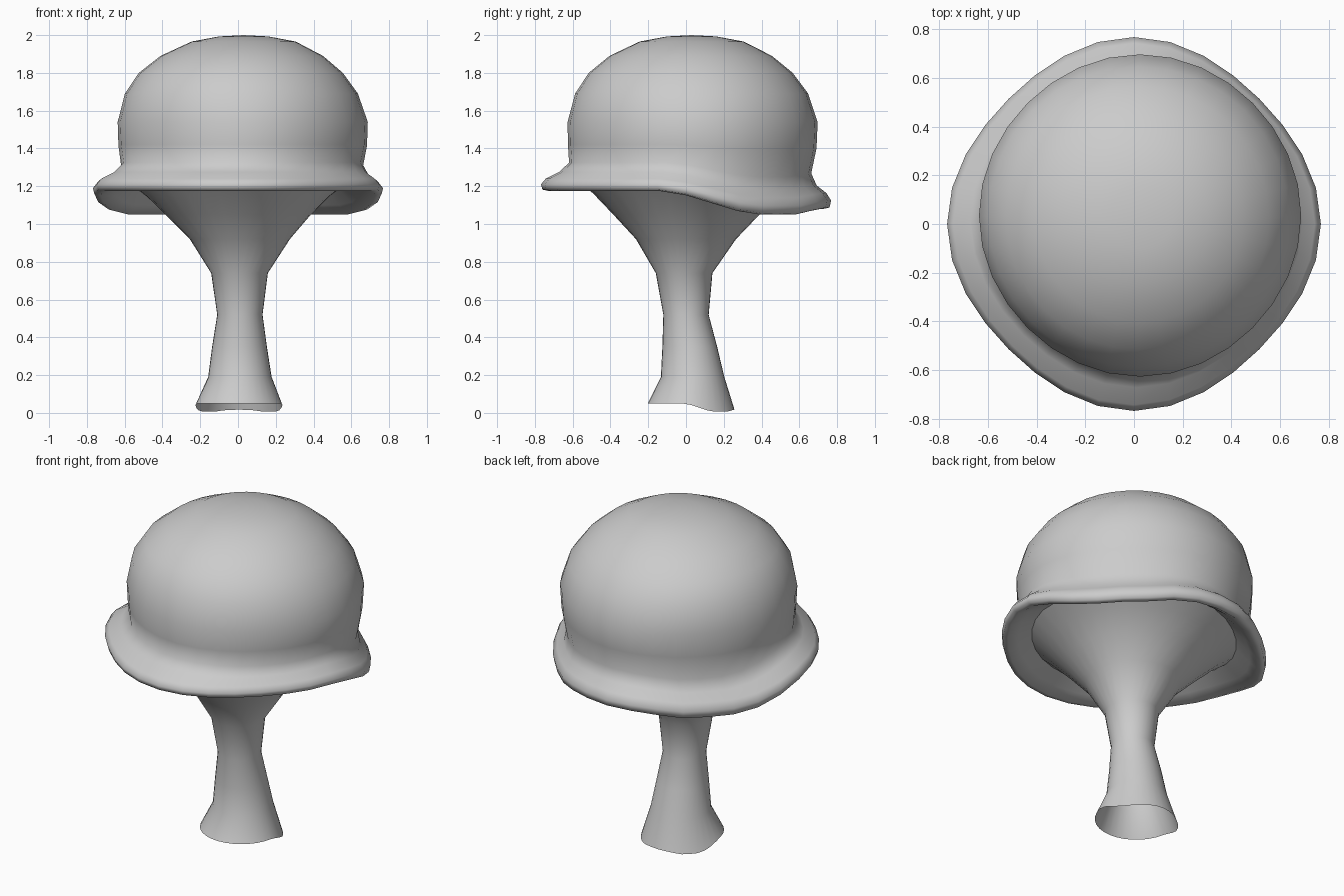
import bpy, bmesh
from math import sin, cos, pi

SEG = 32


def smooth(t):
    t = max(0.0, min(1.0, t))
    return t * t * (3 - 2 * t)


def sag(a):
    # brim droops on both rear quarters, lifting slightly at the very back
    s = sin(a)
    return 0.125 * smooth((s + 0.22) / 0.8) - 0.03 * smooth((s - 0.82) / 0.18)


def loft(name, rings, top=None):
    # ring: radius, centre x, centre y, height, sag weight, four-way bulge
    bm = bmesh.new()
    loops = []
    for r, cx, cy, z, w, q in rings:
        loop = []
        for i in range(SEG):
            a = 2 * pi * i / SEG
            rad = r + q * cos(4 * a)
            loop.append(bm.verts.new((cx + rad * cos(a), cy + rad * sin(a), z - w * sag(a))))
        loops.append(loop)
    for lo, hi in zip(loops, loops[1:]):
        for i in range(SEG):
            j = (i + 1) % SEG
            bm.faces.new((lo[i], lo[j], hi[j], hi[i]))
    if top:
        tip = bm.verts.new(top)
        for i in range(SEG):
            bm.faces.new((loops[-1][i], loops[-1][(i + 1) % SEG], tip))
    for f in bm.faces:
        f.smooth = True
    me = bpy.data.meshes.new(name)
    bm.to_mesh(me)
    bm.free()
    ob = bpy.data.objects.new(name, me)
    bpy.context.collection.objects.link(ob)
    return ob


# Where the flared stem meets the underside of the cap
JOIN = (0.57, 0.0, 0.0, 1.235, 0.45, 0.005)

# Hollow stem, open at the foot
loft("stem", [
    (0.23, 0.005, 0.027, 0.05, 0.35, 0.0),
    (0.168, 0.01, 0.035, 0.19, 0.0, 0.0),
    (0.145, 0.008, 0.02, 0.35, 0.0, 0.0),
    (0.12, 0.01, 0.0, 0.52, 0.0, 0.0),
    (0.15, 0.008, -0.01, 0.74, 0.0, 0.0),
    (0.265, 0.01, 0.0, 0.92, 0.0, 0.0),
    (0.385, 0.0, 0.0, 1.05, 0.05, 0.0),
    (0.49, 0.0, 0.0, 1.16, 0.25, 0.0),
    JOIN,
])

# Cap: underside, rolled brim, neck and dome
loft("cap", [
    JOIN,
    (0.65, 0.0, 0.0, 1.20, 0.8, 0.012),
    (0.71, 0.0, 0.0, 1.175, 1.0, 0.018),
    (0.74, 0.0, 0.0, 1.182, 1.0, 0.02),
    (0.748, 0.0, 0.0, 1.21, 0.9, 0.02),
    (0.725, 0.0, 0.0, 1.24, 0.8, 0.018),
    (0.67, 0.01, 0.01, 1.275, 0.75, 0.012),
    (0.635, 0.022, 0.022, 1.325, 0.6, 0.006),
    (0.652, 0.025, 0.033, 1.42, 0.2, 0.006),
    (0.658, 0.025, 0.035, 1.54, 0.0, 0.004),
    (0.617, 0.018, 0.03, 1.69, 0.0, 0.0),
    (0.54, 0.015, 0.025, 1.80, 0.0, 0.0),
    (0.43, 0.02, 0.025, 1.89, 0.0, 0.0),
    (0.275, 0.03, 0.03, 1.966, 0.0, 0.0),
    (0.13, 0.03, 0.03, 1.993, 0.0, 0.0),
], top=(0.03, 0.03, 2.0))
